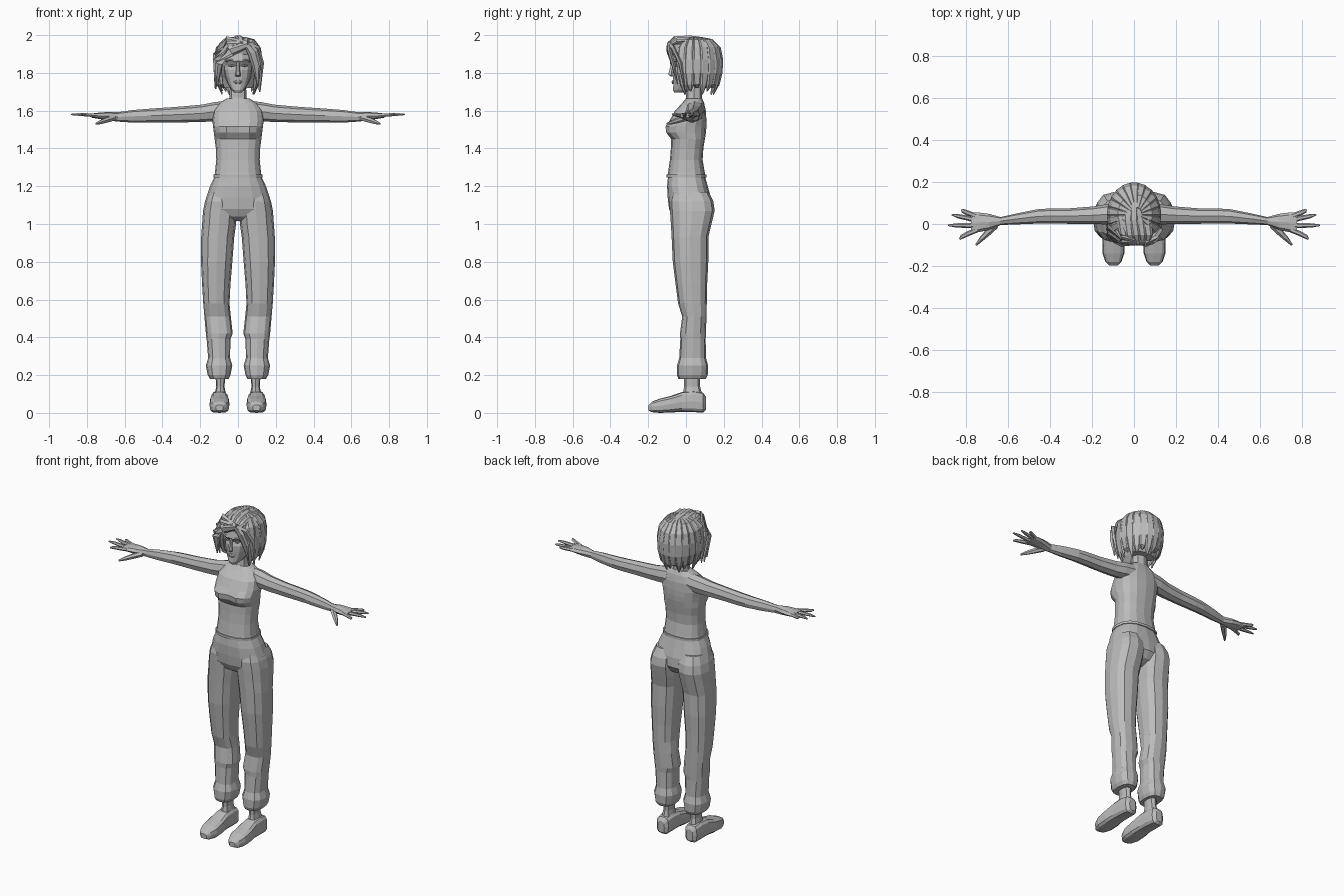
import bpy, bmesh, math
from mathutils import Vector as V

grey = bpy.data.materials.new("plain grey")
grey.diffuse_color = (0.5, 0.5, 0.5, 1)
X, Y, Z = V((1, 0, 0)), V((0, 1, 0)), V((0, 0, 1))


def ring(c, u, v, a, b, n=12, p=0.8):
    """Rounded-box cross-section around c, spanned by u and v."""
    pts = []
    for i in range(n):
        t = 2 * math.pi * i / n
        co, si = math.cos(t), math.sin(t)
        pts.append(V(c) + u * math.copysign(abs(co) ** p, co) * a
                   + v * math.copysign(abs(si) ** p, si) * b)
    return pts


def loft(name, rings, mirror=False):
    bm = bmesh.new()
    rows = [[bm.verts.new(p) for p in r] for r in rings]
    n = len(rows[0])
    for a, b in zip(rows, rows[1:]):
        for i in range(n):
            j = (i + 1) % n
            bm.faces.new((a[i], a[j], b[j], b[i]))
    bm.faces.new(rows[0][::-1])
    bm.faces.new(rows[-1])
    bmesh.ops.recalc_face_normals(bm, faces=bm.faces[:])
    me = bpy.data.meshes.new(name)
    bm.to_mesh(me)
    bm.free()
    me.materials.append(grey)
    ob = bpy.data.objects.new(name, me)
    bpy.context.collection.objects.link(ob)
    if mirror:
        ob.modifiers.new("mirror", "MIRROR").use_mirror_merge = False
    return ob


def upright(rows, n=12, p=0.8):
    """Rows of z, left x, right x, front y, back y."""
    return [ring(((l + r) / 2, (f + b) / 2, z), X, Y, (r - l) / 2, (b - f) / 2, n, p)
            for z, l, r, f, b in rows]


def sweep(name, pts, sizes, side, n=6, mirror=False, p=1):
    """Tube along points; sizes are half widths along side and across it."""
    pts = [V(q) for q in pts]
    rings = []
    for i, q in enumerate(pts):
        t = (pts[min(i + 1, len(pts) - 1)] - pts[max(i - 1, 0)]).normalized()
        s = (side - t * side.dot(t)).normalized()
        rings.append(ring(q, s, t.cross(s), *sizes[i], n, p))
    return loft(name, rings, mirror)


# Top with bust shelf and hem
torso = upright([(z, -w, w, f, b) for z, w, f, b in (
    (1.25, .127, -.10, .105), (1.27, .122, -.095, .10), (1.34, .115, -.085, .088),
    (1.40, .117, -.08, .092), (1.45, .124, -.078, .10), (1.485, .128, -.112, .106),
    (1.515, .132, -.115, .108), (1.55, .136, -.085, .108), (1.60, .13, -.058, .105),
    (1.64, .10, -.02, .096), (1.665, .06, 0, .085))], 16)
for r in torso[5:7]:
    r[12].y += .02   # cleft between the bust halves
loft("top", torso)
loft("top_hem", upright([(1.247, -.13, .13, -.103, .108), (1.262, -.13, .13, -.103, .108)], 16))

# Trousers: seat and legs
loft("trouser_seat", upright([(z, -w, w, f, b) for z, w, f, b in (
    (1.255, .122, -.095, .10), (1.20, .148, -.10, .115), (1.14, .168, -.097, .132),
    (1.08, .175, -.09, .135), (1.04, .13, -.07, .11), (1.015, .04, -.03, .06))], 16))
loft("trouser_leg", upright((
    (1.17, .02, .155, -.075, .12), (1.12, .008, .175, -.088, .145),
    (1.07, .006, .185, -.085, .152), (1.0, .01, .19, -.08, .135),
    (.93, .02, .195, -.076, .118), (.80, .03, .196, -.07, .118),
    (.68, .04, .19, -.055, .112), (.58, .045, .184, -.042, .11),
    (.51, .038, .178, -.02, .108), (.42, .028, .17, -.032, .106),
    (.39, .04, .166, -.03, .104), (.29, .042, .158, -.036, .106),
    (.25, .03, .17, -.048, .117), (.20, .04, .16, -.048, .115),
    (.18, .05, .148, -.04, .105))), True)

# Ankles and shoes
loft("ankle", upright(((.20, .065, .12, -.012, .075), (.14, .072, .115, -.01, .075),
                       (.08, .06, .128, -.02, .09)), 8), True)
loft("shoe", [ring((.098, y, h / 2 + z), X, Z, w, h / 2, 12, .6) for y, w, z, h in (
    (.105, .022, .015, .07), (.09, .04, .002, .105), (.04, .045, .004, .112),
    (-.02, .047, .006, .105), (-.08, .053, .002, .088), (-.14, .052, 0, .075),
    (-.18, .038, .004, .056), (-.198, .02, .012, .03))], True)

# Arms and palms
arm = ((.07, .048, 1.60, .05, .052), (.13, .046, 1.594, .048, .05),
       (.19, .042, 1.586, .042, .046), (.30, .038, 1.58, .037, .042),
       (.40, .038, 1.576, .036, .039), (.46, .036, 1.574, .034, .037),
       (.56, .024, 1.57, .026, .033), (.635, .014, 1.567, .019, .025),
       (.69, .01, 1.571, .038, .022), (.74, .008, 1.573, .047, .016),
       (.775, .006, 1.574, .05, .011))
loft("arm", [ring((x, y, z), Y, Z, a, b, 8, .9) for x, y, z, a, b in arm], True)

# Fingers and thumb
for name, y0, x1, y1 in (("index", -.034, .83, -.073), ("middle", -.008, .885, -.006),
                         ("ring", .02, .868, .045), ("little", .044, .82, .07)):
    sweep(name + "_finger", [(.745, y0 * .8, 1.574), (.79, y0 * .7 + y1 * .3, 1.577),
          ((.79 + x1) / 2 + .01, y0 * .3 + y1 * .7, 1.58), (x1, y1, 1.58)],
          [(.012, .011), (.012, .01), (.01, .008), (.004, .004)], Y, 6, True)
sweep("thumb", [(.66, -.005, 1.56), (.695, -.04, 1.55), (.725, -.07, 1.54), (.752, -.10, 1.53)],
      [(.018, .016), (.016, .015), (.012, .012), (.005, .005)], Y, 6, True)

# Neck and head
loft("neck", upright([(1.63, -.062, .062, -.005, .092), (1.67, -.045, .045, 0, .085),
                      (1.76, -.042, .042, .005, .085)], 8))
loft("head", upright([(z, -w, w, f, b) for z, w, f, b in (
    (1.695, .018, -.062, -.01), (1.71, .034, -.07, .03), (1.74, .054, -.068, .09),
    (1.78, .068, -.07, .12), (1.815, .075, -.07, .13), (1.838, .076, -.06, .135),
    (1.862, .079, -.077, .138), (1.91, .08, -.066, .135), (1.96, .055, -.035, .11))], 14))
loft("nose", [ring((0, y, z), X, Y, a, b, 6, 1) for z, y, a, b in (
    (1.858, -.066, .008, .01), (1.81, -.076, .011, .016),
    (1.79, -.078, .016, .018), (1.78, -.07, .012, .01))])
loft("lips", [ring((0, y, z), X, Y, a, .008, 6, 1) for z, y, a in (
    (1.762, -.065, .012), (1.752, -.069, .024), (1.742, -.066, .012))])
for s in (-1, 1):
    sweep("eyebrow", [(s * .014, -.073, 1.86), (s * .038, -.07, 1.868), (s * .062, -.052, 1.862)],
          [(.005, .006)] * 3, Z, 4)
    sweep("eye", [(s * .018, -.059, 1.838), (s * .034, -.058, 1.839), (s * .05, -.048, 1.838)],
          [(.003, .004), (.007, .006), (.003, .004)], Z, 6)

# Hair cap under the locks
loft("hair_cap", upright([(z, -w, w, f, b) for z, w, f, b in (
    (1.72, .075, .04, .12), (1.77, .10, .02, .15), (1.84, .111, -.035, .172),
    (1.90, .112, -.068, .175), (1.95, .095, -.082, .155), (1.98, .06, -.055, .11),
    (1.992, .02, 0, .06))], 14, .9))

# Hanging locks fanned around the sides and back
count = 15
for i in range(count):
    t = math.radians(62 + (298 - 62) * i / (count - 1))
    d = V((math.sin(t), -math.cos(t), 0))
    side = V((math.cos(t), math.sin(t), 0))
    end = 1.685 + .018 * (i % 3)
    pts = []
    for k, z in ((.22, 1.982), (.62, 1.968), (.88, 1.93), (.97, 1.87), (.95, 1.80),
                 (.86, 1.74), (.72, end)):
        pts.append((d.x * .121 * k + .012 * (1 - k), .045 + d.y * .145 * k, z))
    sweep("hair_lock", pts, [(.008, .01), (.02, .014), (.029, .014), (.033, .013),
                             (.031, .012), (.022, .01), (.004, .003)], side, 6)

# Fringe sweeping from the parting, longer on one side
part = (.05, -.088, 1.95)
for end, mid, drop in (((-.112, -.045, 1.73), (-.04, -.092, 1.915), (-.10, -.07, 1.85)),
                       ((-.118, -.01, 1.715), (-.05, -.085, 1.945), (-.112, -.045, 1.87)),
                       ((-.12, .02, 1.72), (-.055, -.065, 1.968), (-.113, -.015, 1.90)),
                       ((.105, -.045, 1.74), (.078, -.085, 1.91), (.098, -.066, 1.84)),
                       ((.115, -.005, 1.70), (.09, -.068, 1.925), (.114, -.03, 1.85))):
    sweep("fringe_lock", [part, mid, drop, end],
          [(.018, .012), (.028, .012), (.024, .011), (.004, .003)], V((.5, -.2, 1)), 6)

# Crown locks running back over the top
for i in range(5):
    x = -.06 + .03 * i
    z = 1.987 - abs(x) * .28
    sweep("crown_lock", [(x * .7 + .02, -.095, z - .03), (x + .01, -.05, z - .004), (x, .02, z),
                         (x * .9, .095, z - .01), (x * .8, .155, z - .06), (x * .8, .178, z - .12)],
          [(.01, .008), (.02, .013), (.023, .013), (.023, .013), (.02, .012), (.008, .008)], X, 6)
